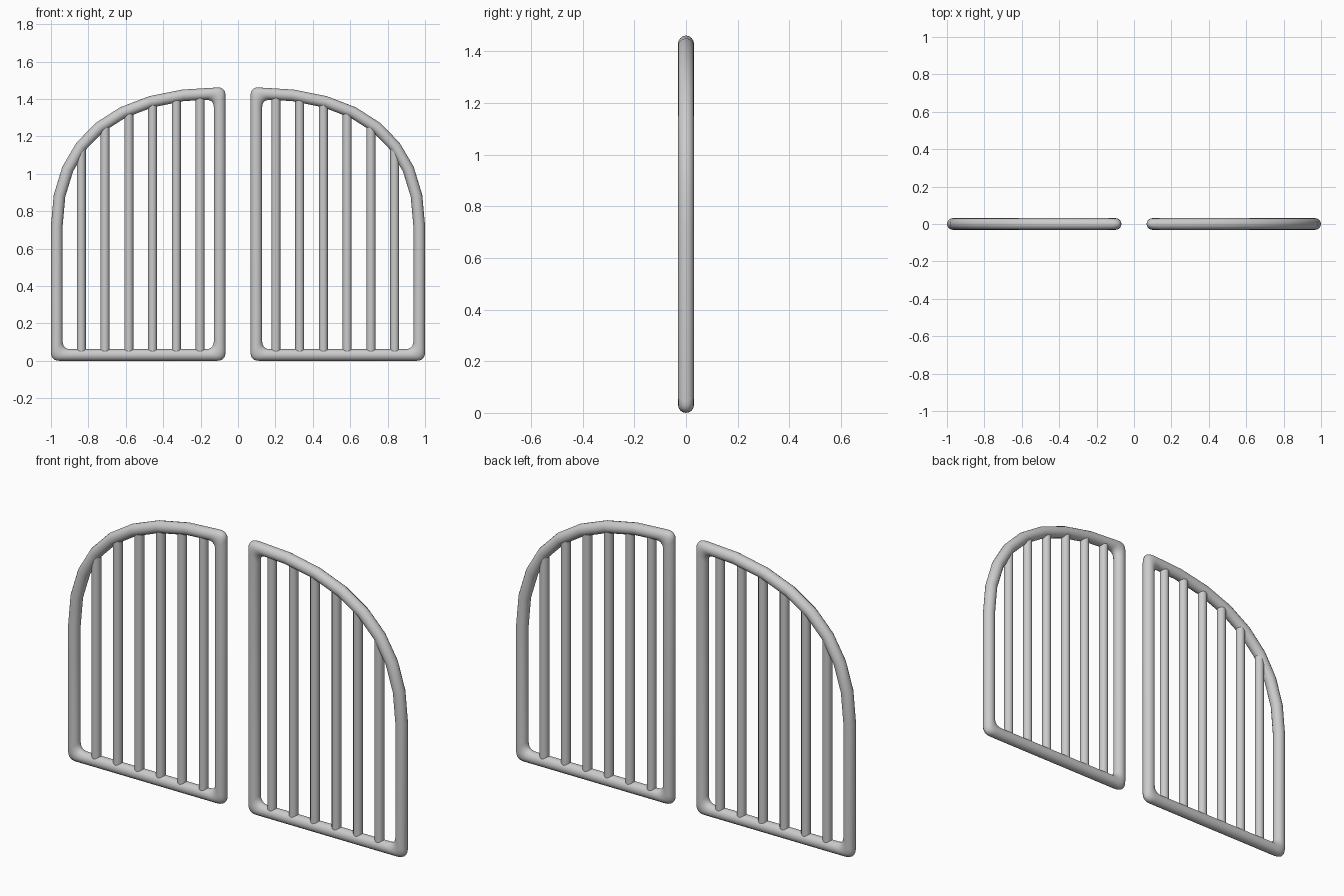
import bpy, bmesh, math
from mathutils import Vector

if "Cube" in bpy.data.objects:
    bpy.data.objects.remove(bpy.data.objects["Cube"])

R, BAR_R, ROUND, SIDES = 0.031, 0.024, 0.045, 16


def finish(bm, name, angle):
    # make the object and mirror it into the left gate
    bmesh.ops.recalc_face_normals(bm, faces=bm.faces)
    mesh = bpy.data.meshes.new(name)
    bm.to_mesh(mesh)
    bm.free()
    obj = bpy.data.objects.new(name, mesh)
    bpy.context.collection.objects.link(obj)
    obj.modifiers.new("mirror", "MIRROR").use_mirror_merge = False
    bpy.context.view_layer.objects.active = obj
    obj.select_set(True)
    bpy.ops.object.shade_smooth_by_angle(angle=math.radians(angle))
    obj.select_set(False)
    return obj


def bezier(a, b, c, d, t):
    s = 1 - t
    return a * s**3 + b * 3 * s * s * t + c * 3 * s * t * t + d * t**3


# gate outline: straight sides and a faceted arched top (x, z)
ctrl = [Vector(p) for p in ((0.969, 0.72), (0.969, 1.18), (0.65, 1.431), (0.098, 1.431))]
arch = [bezier(*ctrl, i / 8) for i in range(9)]
path = [Vector((0.098, 0.031)), Vector((0.969, 0.031))] + arch
sharp = {0, 1, len(path) - 1}


def mitre_ring(p, d0, d1):
    # ring of tube points lying in the mitre plane of a corner
    n0, n1 = Vector((-d0.y, d0.x)), Vector((-d1.y, d1.x))
    m = (n0 + n1) / (1 + n0.dot(n1))
    ring = []
    for k in range(SIDES):
        a = 2 * math.pi * k / SIDES
        q = p + m * R * math.cos(a)
        ring.append(Vector((q.x, R * math.sin(a), q.y)))
    return ring


# gate frame: round tube swept around the outline, softly rounded corners
rings = []
for i, p in enumerate(path):
    d0 = (p - path[i - 1]).normalized()
    d1 = (path[(i + 1) % len(path)] - p).normalized()
    ring = mitre_ring(p, d0, d1)
    if i in sharp:
        back, ahead = Vector((d0.x, 0, d0.y)) * ROUND, Vector((d1.x, 0, d1.y)) * ROUND
        for j in range(6):
            t = j / 5
            rings.append([v - back * (1 - t)**2 + ahead * t * t for v in ring])
    else:
        rings.append(ring)

bm = bmesh.new()
loops = [[bm.verts.new(v) for v in r] for r in rings]
for i, b in enumerate(loops):
    a = loops[i - 1]
    for k in range(SIDES):
        bm.faces.new((a[k - 1], a[k], b[k], b[k - 1]))
finish(bm, "gate_frame", 60)


def arch_height(x):
    for a, b in zip(arch, arch[1:]):
        if b.x <= x <= a.x:
            return a.y + (b.y - a.y) * (a.x - x) / (a.x - b.x)


# upright bars running from the bottom rail to the arch
bm = bmesh.new()
for i in range(6):
    x = 0.203 + 0.127 * i
    top = arch_height(x)
    new = bmesh.ops.create_cone(bm, cap_ends=True, segments=12, radius1=BAR_R,
                                radius2=BAR_R, depth=top - 0.031)["verts"]
    bmesh.ops.translate(bm, verts=new, vec=(x, 0, (top + 0.031) / 2))
finish(bm, "gate_bars", 45)
